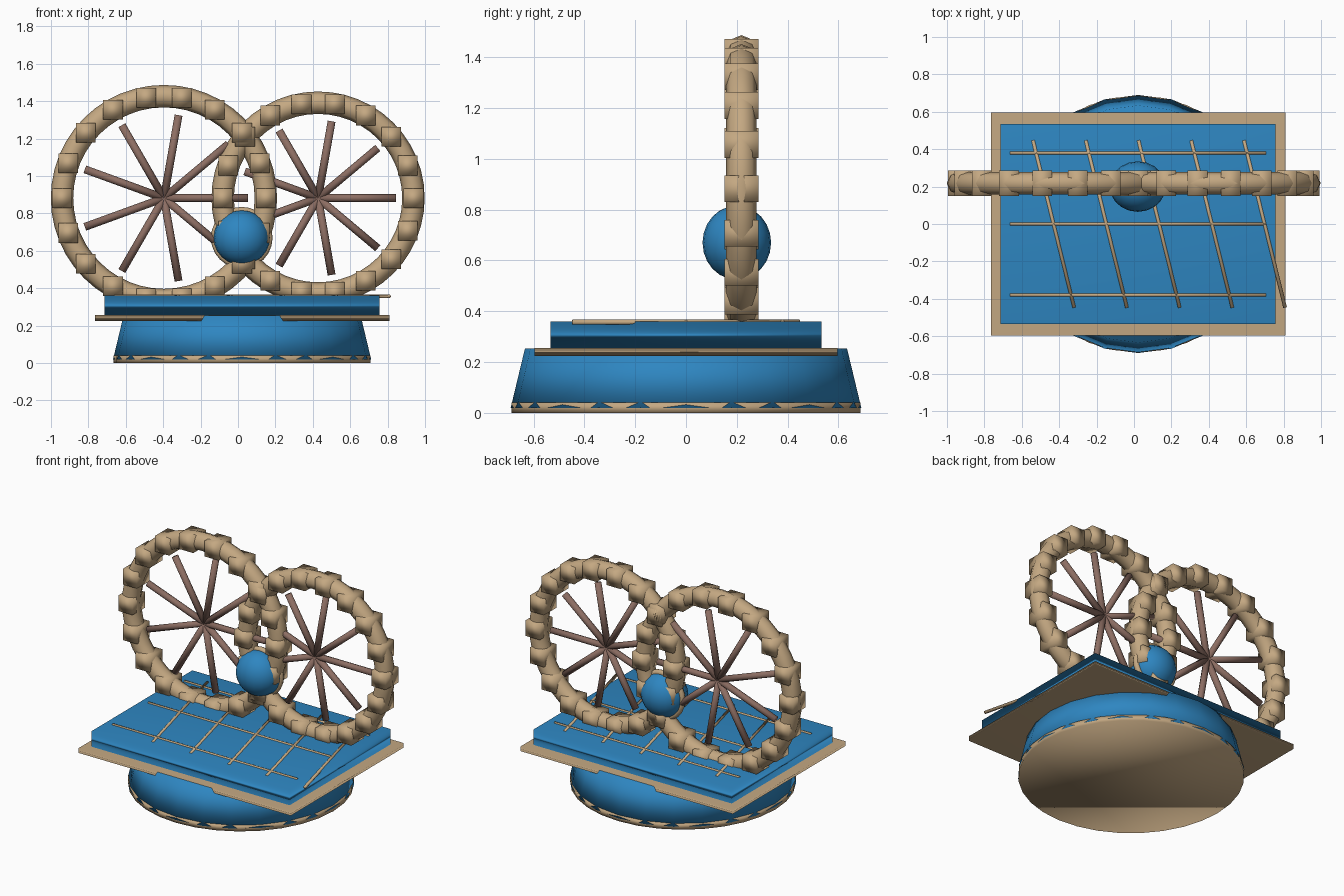
import bpy
import math
from math import cos, sin, radians
from mathutils import Vector

if "Cube" in bpy.data.objects:
    bpy.data.objects.remove(bpy.data.objects["Cube"], do_unlink=True)


def linear(c):
    c /= 255
    return c / 12.92 if c <= 0.04045 else ((c + 0.055) / 1.055) ** 2.4


def material(name, *rgb):
    colour = [linear(c) for c in rgb] + [1.0]
    mat = bpy.data.materials.new(name)
    mat.use_nodes = True
    mat.diffuse_color = colour
    mat.node_tree.nodes["Principled BSDF"].inputs["Base Color"].default_value = colour
    return mat


BLUE = material("blue", 46, 134, 193)
TAN = material("tan", 196, 168, 130)
BROWN = material("rosy brown", 141, 110, 99)


def finish(name, mat):
    obj = bpy.context.object
    obj.name = name
    obj.data.materials.clear()
    obj.data.materials.append(mat)
    bpy.ops.object.shade_smooth()
    return obj


def box(name, mat, centre, size):
    bpy.ops.mesh.primitive_cube_add(size=1, location=centre)
    bpy.context.object.scale = size
    return finish(name, mat)


def cone(name, mat, low, high, r1, r2, sides):
    bpy.ops.mesh.primitive_cone_add(vertices=sides, radius1=r1, radius2=r2, depth=high - low,
                                    location=(MID, 0, (low + high) / 2))
    return finish(name, mat)


def rod(name, mat, start, end, radius, sides=8):
    a, b = Vector(start), Vector(end)
    bpy.ops.mesh.primitive_cylinder_add(vertices=sides, radius=radius, depth=(b - a).length,
                                        location=(a + b) / 2)
    bpy.context.object.rotation_euler = (b - a).to_track_quat('Z', 'Y').to_euler()
    return finish(name, mat)


def ring(name, mat, centre, major, minor, segments=48, sides=8):
    bpy.ops.mesh.primitive_torus_add(major_radius=major, minor_radius=minor, location=centre,
                                     major_segments=segments, minor_segments=sides,
                                     rotation=(radians(90), 0, 0))
    return finish(name, mat)


MID = 0.022      # x centre of the stand
WHEEL_Y = 0.218  # plane of both wheels

# Stand: foot trim, tapered pedestal, ledge and slab
cone("foot_trim", TAN, 0, 0.04, 0.687, 0.687, 32)
cone("pedestal", BLUE, 0.02, 0.253, 0.69, 0.634, 24)
box("ledge", TAN, (MID, 0, 0.24), (1.575, 1.194, 0.032))
box("slab", BLUE, (MID, 0, 0.305), (1.47, 1.068, 0.11))

# Lattice of thin rods set into the slab top
ROD_Z = 0.357
for y in (-0.38, 0, 0.38):
    rod("long_rod", TAN, (MID - 0.685, y, ROD_Z), (MID + 0.685, y, ROD_Z), 0.01)
for i in range(5):
    x = -0.43 + 0.282 * i
    rod("slanted_rod", TAN, (x - 0.11, 0.447, ROD_Z), (x + 0.11, -0.447, ROD_Z), 0.01)


# Wheels: rim, upright blocks round the rim, and spokes
def wheel(side, x, major, spoke):
    hub = Vector((x, WHEEL_Y, 0.882))
    ring(side + "_rim", TAN, hub, major, 0.06)
    for i in range(18):
        a = radians(20 * i)
        box(side + "_rim_block", TAN, hub + major * Vector((cos(a), 0, sin(a))),
            (0.105, 0.134, 0.105))
    for i in range(9):
        a = radians(40 * i)
        rod(side + "_spoke", BROWN, hub, hub + spoke * Vector((cos(a), 0, sin(a))), 0.021)


wheel("right", -0.396, 0.545, 0.45)
wheel("left", 0.428, 0.51, 0.417)

# Ball and its collar where the wheels cross
bpy.ops.mesh.primitive_uv_sphere_add(segments=20, ring_count=12, radius=1, location=(0.02, 0.2, 0.67))
bpy.context.object.scale = (0.15, 0.135, 0.146)
finish("ball", BLUE)
ring("ball_collar", TAN, (0.02, WHEEL_Y, 0.67), 0.145, 0.02, 24)
